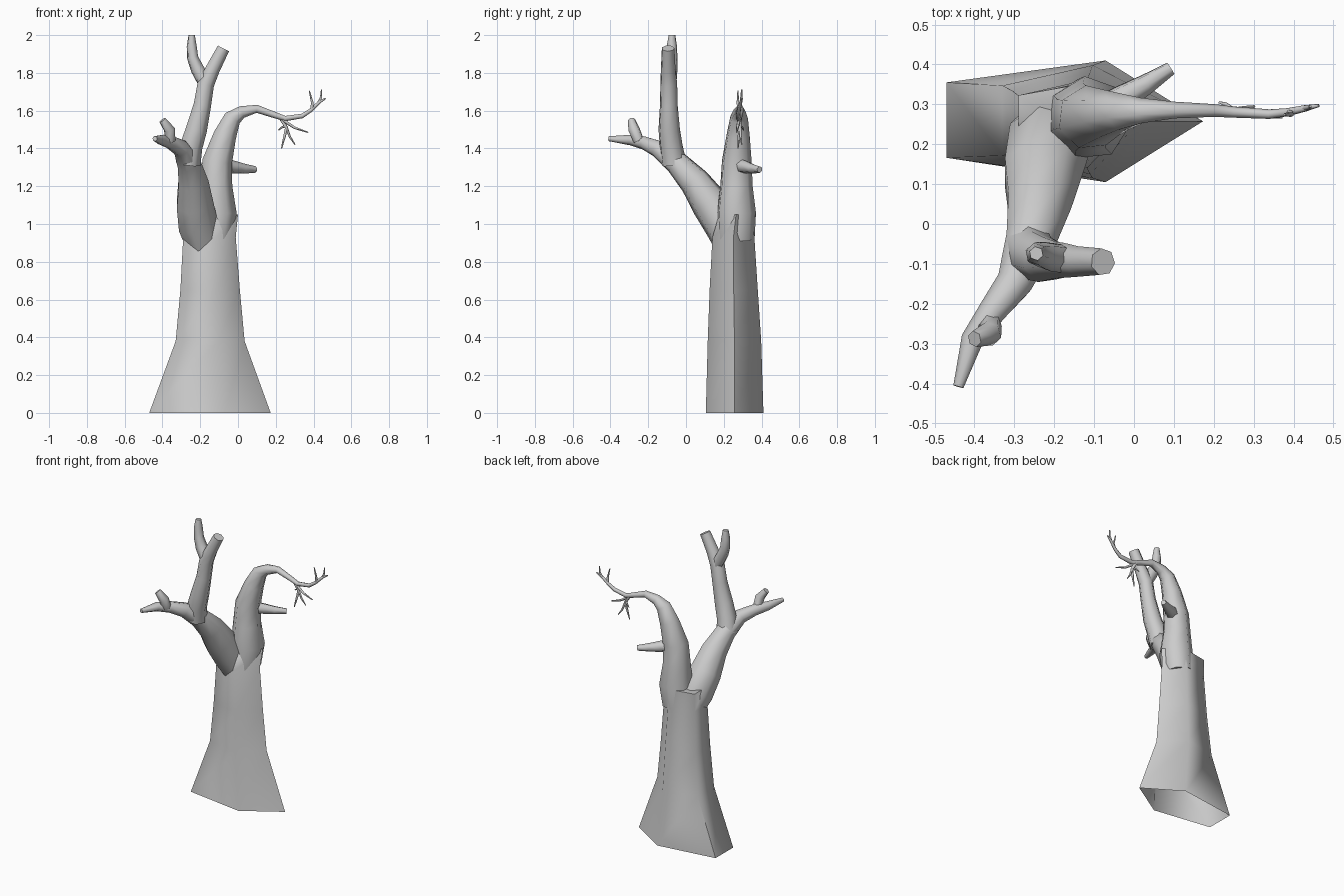
import bpy, bmesh, math
from mathutils import Vector


def loft(name, rings, cap_start=True):
    """Skin a list of equal-length vertex rings, closing the far end."""
    bm = bmesh.new()
    vs = [[bm.verts.new(p) for p in ring] for ring in rings]
    n = len(rings[0])
    for a, b in zip(vs, vs[1:]):
        for i in range(n):
            j = (i + 1) % n
            bm.faces.new((a[i], a[j], b[j], b[i]))
    bm.faces.new(vs[-1])
    if cap_start:
        bm.faces.new(vs[0][::-1])
    bmesh.ops.recalc_face_normals(bm, faces=bm.faces)
    mesh = bpy.data.meshes.new(name)
    bm.to_mesh(mesh)
    bm.free()
    ob = bpy.data.objects.new(name, mesh)
    bpy.context.collection.objects.link(ob)
    bpy.ops.object.select_all(action='DESELECT')
    ob.select_set(True)
    bpy.context.view_layer.objects.active = ob
    bpy.ops.object.shade_smooth_by_angle(angle=math.radians(80))
    return ob


def limb(name, path, sides=7):
    """Tapering tube along (x, y, z, radius) points, without twist."""
    pts = [Vector(p[:3]) for p in path]
    rings, prev, u = [], None, None
    for i, p in enumerate(pts):
        t = (pts[min(i + 1, len(pts) - 1)] - pts[max(i - 1, 0)]).normalized()
        if u is None:
            u = t.orthogonal().normalized()
        else:
            u = (prev.rotation_difference(t) @ u).normalized()
        v = t.cross(u)
        r = path[i][3] * 1.04
        rings.append([p + r * (u * math.cos(a) + v * math.sin(a))
                      for a in (2 * math.pi * k / sides for k in range(sides))])
        prev = t
    return loft(name, rings)


# Trunk: five-sided flared section, open underneath
section = [(0, .2), (.62, 0), (1, .5), (.62, 1), (0, .82)]
levels = [(0, -.47, .173, .105, .41), (.38, -.33, .035, .115, .398),
          (.65, -.305, .01, .125, .38), (.93, -.29, -.012, .14, .362),
          (1.05, -.29, 0, .175, .355)]
loft("trunk", [[(x0 + u * (x1 - x0), y0 + v * (y1 - y0), z) for u, v in section]
               for z, x0, x1, y0, y1 in levels], cap_start=False)

# Rear limb arching over to the right, with a broken stub
limb("arching_limb", [
    (-.13, .265, .92, .095), (-.112, .265, 1.06, .102), (-.118, .265, 1.2, .085),
    (-.112, .267, 1.33, .078), (-.07, .275, 1.47, .06), (-.03, .28, 1.56, .046),
    (.02, .283, 1.593, .032), (.1, .285, 1.61, .021), (.2, .284, 1.575, .016),
    (.25, .28, 1.558, .014), (.34, .275, 1.572, .012), (.385, .28, 1.602, .01),
    (.43, .29, 1.645, .008), (.463, .297, 1.665, .004)])
limb("arching_limb_stub", [(-.09, .275, 1.31, .04), (-.03, .315, 1.302, .034),
                           (.03, .35, 1.293, .026), (.092, .39, 1.288, .017)], 6)

# Fine twigs at the end of the arching limb
twigs = [
    [(.22, .285, 1.57, .011), (.256, .285, 1.51, .009), (.245, .28, 1.46, .007), (.23, .275, 1.4, .003)],
    [(.254, .285, 1.515, .008), (.275, .29, 1.46, .006), (.302, .295, 1.42, .003)],
    [(.24, .28, 1.55, .009), (.3, .272, 1.51, .007), (.372, .268, 1.485, .003)],
    [(.25, .285, 1.52, .007), (.23, .3, 1.51, .005), (.214, .305, 1.497, .003)],
    [(.39, .281, 1.605, .009), (.394, .275, 1.64, .007), (.378, .275, 1.705, .003)],
    [(.425, .29, 1.64, .007), (.44, .293, 1.67, .006), (.442, .295, 1.712, .003)],
]
for i, path in enumerate(twigs, 1):
    limb(f"twig_{i}", path, 5)

# Front limb reaching forward, with a stub near its tip
limb("forward_limb", [
    (-.18, .25, .88, .09), (-.215, .2, 1.0, .105), (-.232, .125, 1.11, .098),
    (-.24, .045, 1.225, .08), (-.262, -.05, 1.325, .062), (-.3, -.15, 1.4, .045),
    (-.355, -.22, 1.43, .035), (-.405, -.29, 1.445, .028), (-.44, -.408, 1.452, .013)])
limb("forward_limb_stub", [(-.36, -.25, 1.44, .028), (-.362, -.275, 1.5, .03),
                           (-.4, -.288, 1.55, .02)], 6)

# Upright limb forking into two broken ends
limb("upright_limb", [
    (-.265, -.065, 1.32, .065), (-.25, -.08, 1.41, .06), (-.222, -.09, 1.5, .056),
    (-.19, -.092, 1.63, .046), (-.172, -.092, 1.74, .044),
    (-.135, -.095, 1.82, .038), (-.078, -.095, 1.93, .033)])
limb("upright_fork", [(-.172, -.088, 1.74, .036), (-.215, -.082, 1.82, .036),
                      (-.24, -.076, 1.88, .03), (-.245, -.075, 1.94, .027),
                      (-.245, -.074, 2.0, .017)], 6)
